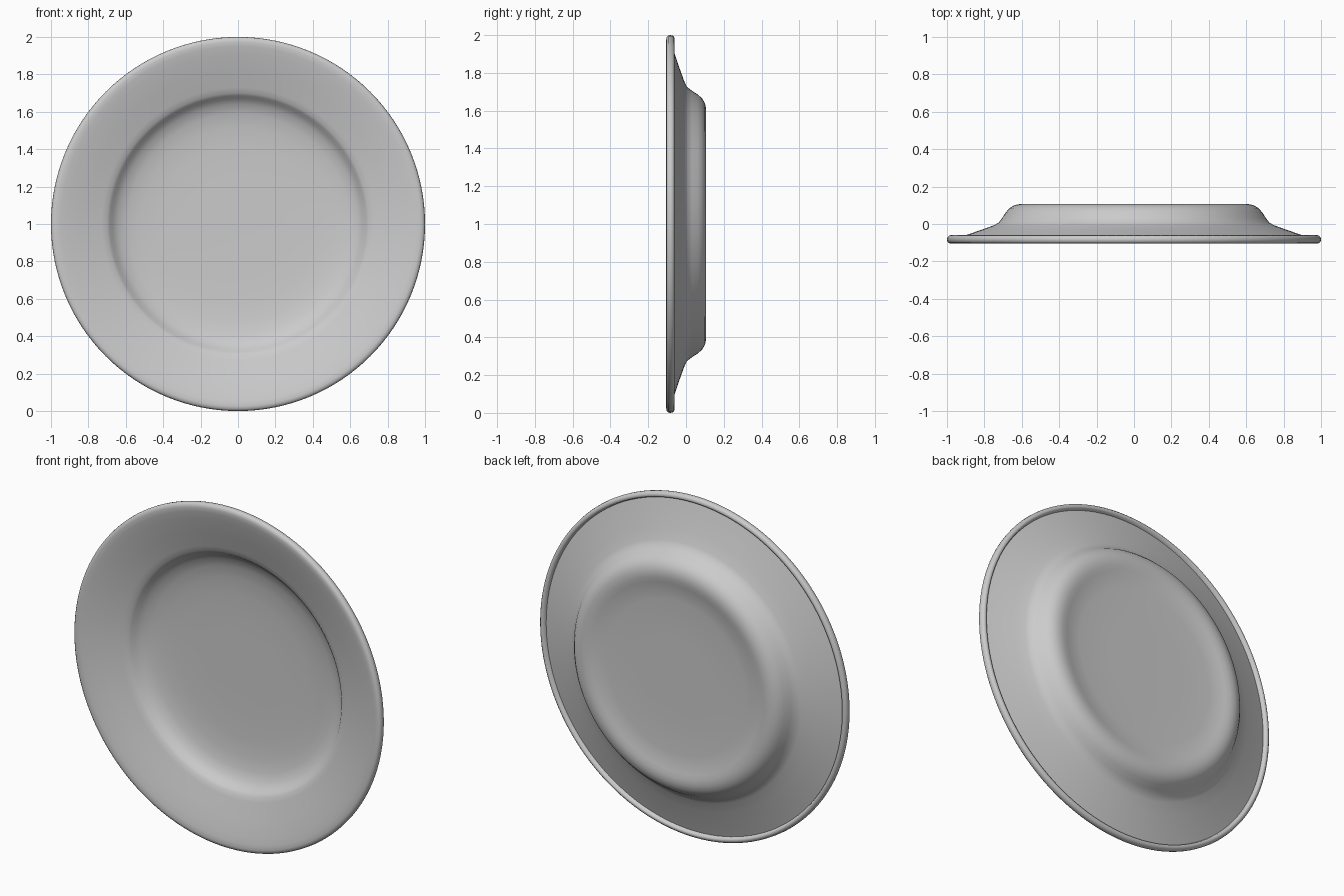
import bpy, bmesh, math
from mathutils import Vector

if "Cube" in bpy.data.objects:
    bpy.data.objects.remove(bpy.data.objects["Cube"])

SEGMENTS = 128

# Glaze colour
glaze = bpy.data.materials.new("grey_glaze")
glaze.diffuse_color = (0.6, 0.6, 0.6, 1)
glaze.use_nodes = True
glaze.node_tree.nodes["Principled BSDF"].inputs["Base Color"].default_value = glaze.diffuse_color

# Closed cross-section as (radius, depth): front centre, out to the rim, back centre
front = [(0, 0.062), (0.25, 0.062), (0.42, 0.06), (0.52, 0.053), (0.59, 0.042),
         (0.64, 0.025), (0.67, 0.002), (0.685, -0.017), (0.70, -0.029),
         (0.73, -0.038), (0.82, -0.066), (0.91, -0.092), (0.95, -0.101)]
rim = [(0.975, -0.105), (0.99, -0.102), (0.998, -0.094), (1.0, -0.083),
       (0.998, -0.071), (0.99, -0.063), (0.98, -0.06), (0.971, -0.064), (0.965, -0.08)]
back = [(0.90, -0.06), (0.81, -0.029), (0.75, -0.007), (0.725, 0.006),
        (0.705, 0.032), (0.685, 0.063), (0.665, 0.085), (0.64, 0.1),
        (0.61, 0.107), (0.58, 0.106), (0.55, 0.1), (0.51, 0.091),
        (0.45, 0.086), (0.25, 0.084), (0, 0.084)]

# Plate: spin the section around the front-to-back axis
bm = bmesh.new()
points = [bm.verts.new((r, y, 1)) for r, y in front + rim + back]
edges = [bm.edges.new(pair) for pair in zip(points, points[1:])]
bmesh.ops.spin(bm, geom=points + edges, cent=Vector((0, 0, 1)), axis=Vector((0, 1, 0)),
               angle=math.tau, steps=SEGMENTS, use_duplicate=False)
bmesh.ops.remove_doubles(bm, verts=bm.verts, dist=0.0005)
bmesh.ops.recalc_face_normals(bm, faces=bm.faces)
mesh = bpy.data.meshes.new("plate")
bm.to_mesh(mesh)
bm.free()
mesh.materials.append(glaze)
plate = bpy.data.objects.new("plate", mesh)
bpy.context.collection.objects.link(plate)

# Smooth glazed surface
bpy.context.view_layer.objects.active = plate
plate.select_set(True)
bpy.ops.object.shade_smooth_by_angle(angle=math.radians(60))
